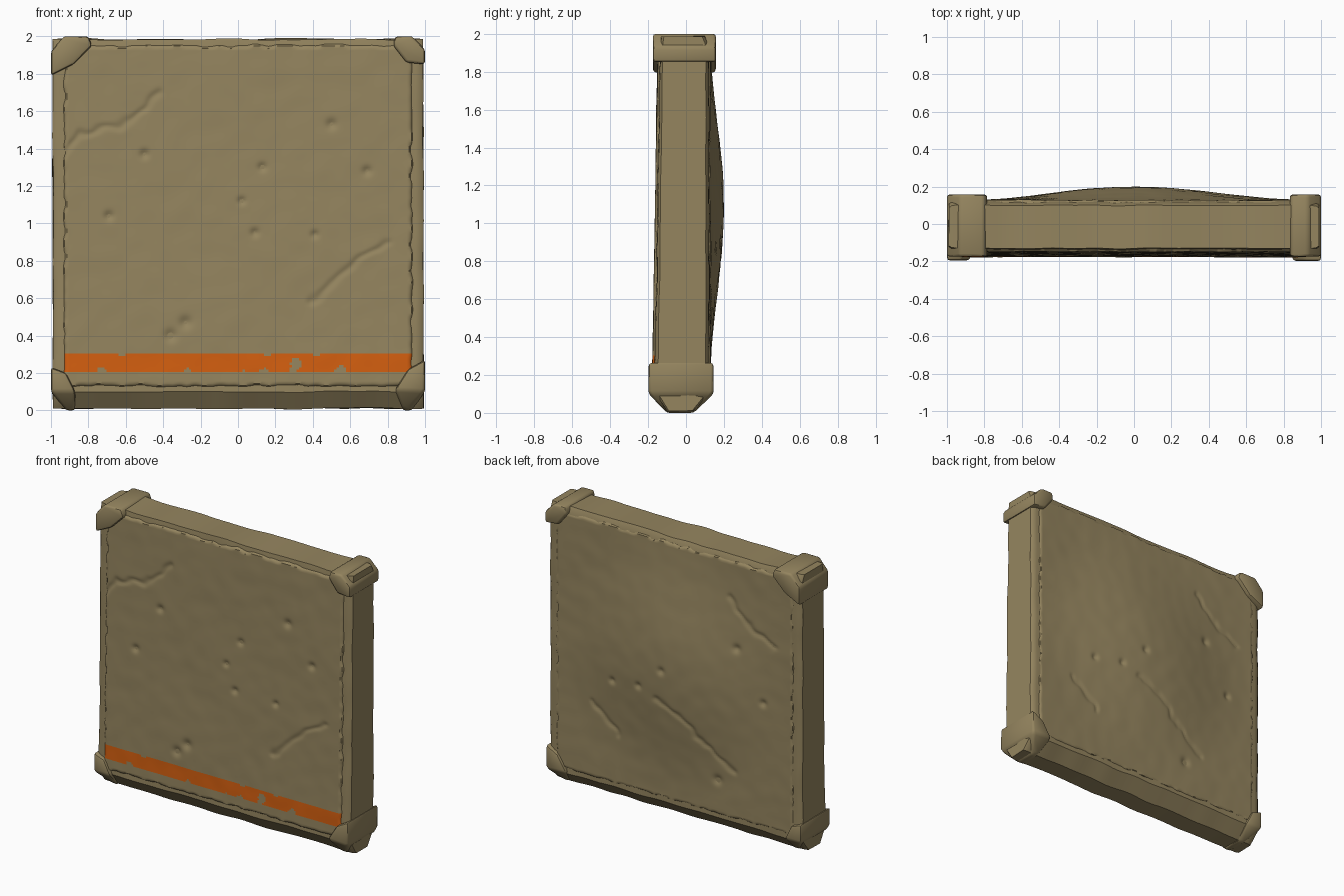
import bpy, bmesh, math
from mathutils import Vector, noise
from mathutils.geometry import intersect_point_line

cube = bpy.data.objects.get("Cube")
if cube:
    bpy.data.objects.remove(cube, do_unlink=True)


def material(name, colour):
    mat = bpy.data.materials.new(name)
    mat.use_nodes = True
    mat.diffuse_color = (*colour, 1)
    mat.node_tree.nodes["Principled BSDF"].inputs["Base Color"].default_value = (*colour, 1)
    return mat


STONE = material("tan stone", (0.3, 0.235, 0.115))
ORANGE = material("orange paint", (0.66, 0.115, 0.005))


def finish(bm, name, angle=35):
    """Turn a bmesh into a smooth-shaded object with sharp edges kept."""
    mesh = bpy.data.meshes.new(name)
    bm.to_mesh(mesh)
    bm.free()
    mesh.materials.append(STONE)
    mesh.materials.append(ORANGE)
    obj = bpy.data.objects.new(name, mesh)
    bpy.context.collection.objects.link(obj)
    bpy.ops.object.select_all(action='DESELECT')
    obj.select_set(True)
    bpy.context.view_layer.objects.active = obj
    bpy.ops.object.shade_smooth_by_angle(angle=math.radians(angle))
    return obj


def wobble(x, z, scale, amount, seed=0.0):
    return amount * noise.noise(Vector((x * scale, z * scale, seed)))


def front_y(z):
    return -0.18 + 0.016 * z


# Slab core: a cross-section lofted along x, with a tapered foot and worn ends
def make_slab():
    rows = 24
    heights = [0.1 + 1.84 * i / rows for i in range(rows + 1)]
    outline = [(-0.10, 0.01)]
    outline += [(front_y(z) + 0.012, z) for z in heights]
    outline += [(-0.13, 1.985), (0.1, 1.985)]
    outline += [(0.122, z) for z in reversed(heights)]
    outline += [(0.04, 0.01)]
    steps = 48
    stations = [(-0.99, 0.88), (-0.975, 0.97)]
    stations += [(-0.95 + 1.9 * i / steps, 1) for i in range(steps + 1)]
    stations += [(0.975, 0.97), (0.99, 0.88)]
    bm = bmesh.new()
    rings = []
    for x, width in stations:
        ring = []
        for y, z in outline:
            nx = x + (wobble(y * 2, z, 5, 0.008) if abs(x) > 0.96 else 0)
            ny = -0.02 + (y + 0.02) * width + wobble(x, z, 6, 0.005, y)
            nz = z + (wobble(x, y, 5, 0.009, z) if z < 0.2 or z > 1.9 else 0)
            ring.append(bm.verts.new((nx, ny, nz)))
        rings.append(ring)
    n = len(outline)
    for a, b in zip(rings, rings[1:]):
        for i in range(n):
            bm.faces.new((a[i], a[(i + 1) % n], b[(i + 1) % n], b[i]))
    bm.faces.new(rings[0])
    bm.faces.new(rings[-1])
    bmesh.ops.recalc_face_normals(bm, faces=bm.faces)
    return finish(bm, "slab_core")


def crack_depth(x, z, path):
    """Depth of a worn step that fades away on one side of a crack line."""
    p = Vector((x + wobble(x, z, 12, 0.03), z + wobble(x, z, 12, 0.03, 5), 0))
    best = 9
    for a, b in zip(path, path[1:]):
        a, b = Vector((*a, 0)), Vector((*b, 0))
        hit, t = intersect_point_line(p, a, b)
        best = min(best, (p - a.lerp(b, min(1, max(0, t)))).length)
    return 0.009 * math.exp(-(best / 0.016) ** 2)


# Large face panels, weathered with pits, cracks and a ragged border
def make_panel(name, side, surface, pits, cracks):
    bm = bmesh.new()
    bmesh.ops.create_grid(bm, x_segments=150, y_segments=150, size=1)
    for v in bm.verts:
        u, w = v.co.x, v.co.y
        x, z = -side * u * 0.94, 1.04 + w * 0.92
        depth = wobble(x, z, 2.5, 0.003, side) + wobble(x, z, 9, 0.002, side)
        for px, pz, r in pits:
            d = math.hypot(x - px, z - pz) / r
            depth += 0.016 * math.exp(-d * d) if d < 3 else 0
        depth += sum(crack_depth(x, z, c) for c in cracks)
        rim = (1 - max(abs(u), abs(w))) * 0.93 + wobble(x, z, 14, 0.012, 3)
        depth += 0.035 * max(0, 1 - max(0, rim) / 0.016)
        v.co = (x, surface(x, z) - side * depth, z)
    return finish(bm, name, 50)


def back_y(x, z):
    r = min(1, math.hypot(x, z - 1.08) / 0.92)
    return 0.128 + 0.036 * (1 + math.cos(math.pi * r))


make_slab()
front = make_panel(
    "front_panel", -1, lambda x, z: front_y(z),
    [(-0.5, 1.37, 0.022), (0.5, 1.53, 0.025), (0.69, 1.28, 0.022),
     (0.13, 1.3, 0.02), (-0.69, 1.04, 0.022), (0.09, 0.95, 0.02),
     (0.41, 0.94, 0.018), (0.02, 1.12, 0.018), (-0.28, 0.47, 0.03),
     (-0.36, 0.4, 0.03)],
    [[(-0.95, 1.35), (-0.85, 1.48), (-0.6, 1.53), (-0.42, 1.7)],
     [(0.4, 0.57), (0.5, 0.68), (0.66, 0.82), (0.8, 0.9)]])
make_panel(
    "back_panel", 1, back_y,
    [(0.06, 1.06, 0.022), (0.47, 0.87, 0.02), (-0.5, 1.35, 0.025),
     (-0.34, 0.37, 0.03), (-0.7, 1.01, 0.022), (0.25, 0.9, 0.02)],
    [[(0.11, 0.85), (-0.1, 0.75), (-0.31, 0.56), (-0.48, 0.46)],
     [(0.64, 0.68), (0.44, 0.49)],
     [(-0.44, 1.69), (-0.6, 1.52), (-0.8, 1.42)]])

# Painted stripe across the front, with worn-away chips
CHIPS = [(0.31, 0.25, 0.03), (0.16, 0.31, 0.022), (0.42, 0.31, 0.02),
         (-0.62, 0.31, 0.02), (-0.73, 0.2, 0.03), (-0.27, 0.2, 0.025),
         (0.14, 0.2, 0.025), (0.55, 0.21, 0.03), (0.3, 0.22, 0.02)]
for face in front.data.polygons:
    x, y, z = face.center
    chipped = any(math.hypot(x - cx, z - cz) < r for cx, cz, r in CHIPS)
    if 0.208 + wobble(x, 0, 16, 0.008) < z < 0.308 and not chipped:
        face.material_index = 1


# Corner caps: chunky hulls that stand proud of the slab
def make_corner(name, outline, y_front, y_back):
    bm = bmesh.new()
    for x, z in outline:
        foot = z < 0.05
        for y in (-0.1 if foot else y_front, 0.04 if foot else y_back):
            bm.verts.new((x, y, z))
    bmesh.ops.convex_hull(bm, input=bm.verts)
    bmesh.ops.dissolve_limit(bm, angle_limit=0.03, verts=bm.verts, edges=bm.edges)
    bmesh.ops.bevel(bm, geom=bm.edges[:], offset=0.016, segments=2,
                    profile=0.5, affect='EDGES', clamp_overlap=True)
    bmesh.ops.recalc_face_normals(bm, faces=bm.faces)
    return finish(bm, name, 40)


make_corner("top_right_corner",
            [(-1, 1.79), (-1, 1.92), (-0.93, 2), (-0.8, 2), (-0.78, 1.95),
             (-0.88, 1.85)], -0.175, 0.158)
make_corner("top_left_corner",
            [(1, 1.85), (1, 1.93), (0.93, 2), (0.84, 2), (0.83, 1.95),
             (0.9, 1.86)], -0.175, 0.158)
make_corner("bottom_left_corner",
            [(1, 0.27), (1, 0.1), (0.93, 0), (0.88, 0), (0.84, 0.11),
             (0.91, 0.22)], -0.198, 0.146)
make_corner("bottom_right_corner",
            [(-1, 0.23), (-1, 0.1), (-0.92, 0), (-0.87, 0), (-0.87, 0.1),
             (-0.92, 0.2)], -0.195, 0.14)
